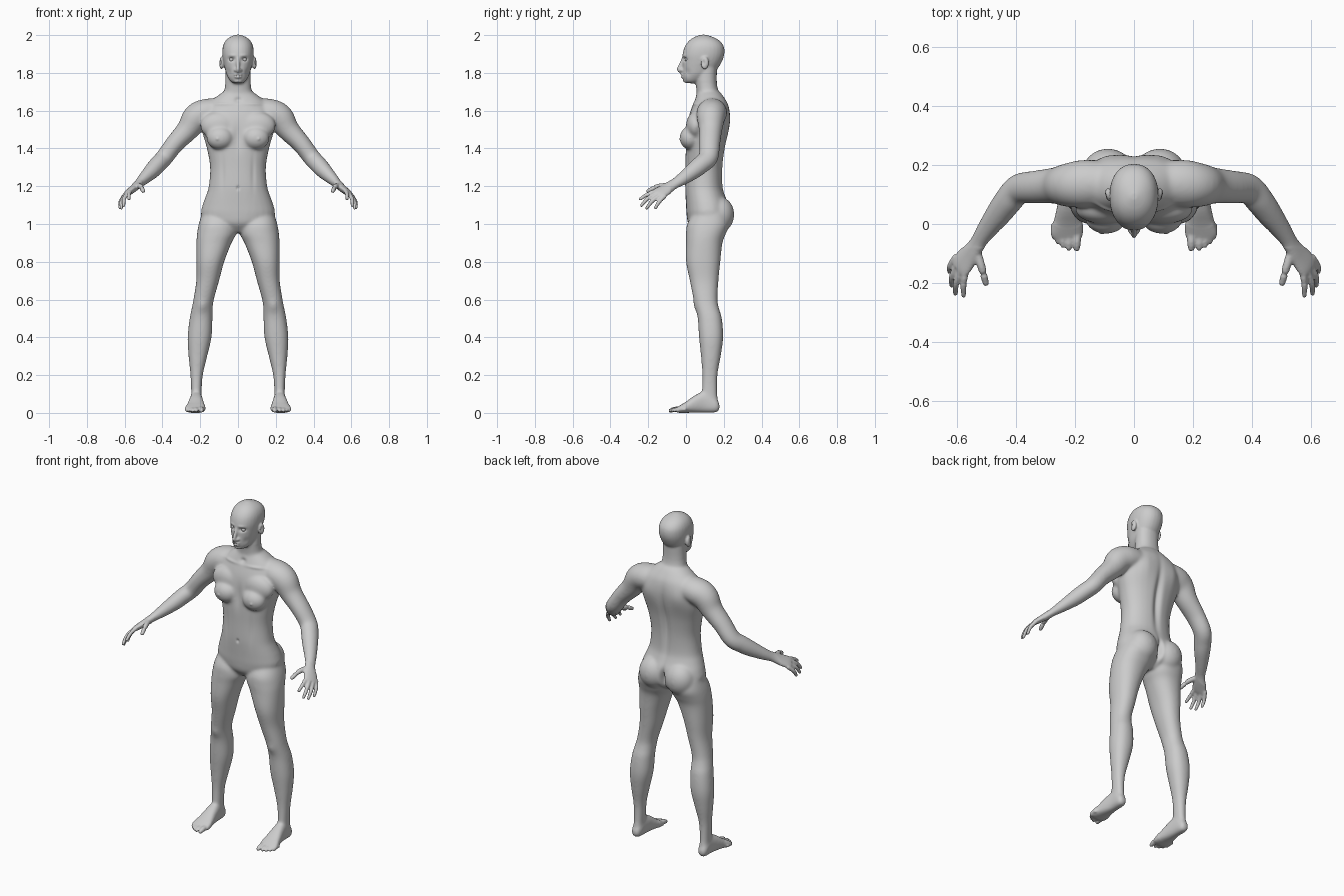
import bpy, bmesh, math
from mathutils import Vector, Matrix

bm = bmesh.new()
N = 28


def spline(rows, n=5):
    """Catmull-Rom interpolation of rows of numbers."""
    out = []
    for i in range(len(rows) - 1):
        a, b, c, d = (rows[max(i - 1, 0)], rows[i], rows[i + 1], rows[min(i + 2, len(rows) - 1)])
        for k in range(n):
            t = k / n
            out.append([0.5 * (2 * q + (r - p) * t + (2 * p - 5 * q + 4 * r - s) * t * t
                               + (3 * q - p - 3 * r + s) * t ** 3) for p, q, r, s in zip(a, b, c, d)])
    return out + [list(rows[-1])]


def loft(rings, sx=1, e=2.2):
    """Skin closed rings given as (centre, half axis u, half axis v)."""
    loops = []
    for c, u, v in rings:
        loop = []
        for i in range(N):
            a = 2 * math.pi * i / N
            ca, sa = math.cos(a), math.sin(a)
            p = (c + u * math.copysign(abs(ca) ** (2 / e), ca)
                 + v * math.copysign(abs(sa) ** (2 / e), sa))
            loop.append(bm.verts.new((p.x * sx, p.y, p.z)))
        loops.append(loop)
    for a, b in zip(loops, loops[1:]):
        for i in range(N):
            j = (i + 1) % N
            bm.faces.new((a[i], a[j], b[j], b[i]))
    bm.faces.new(loops[0][::-1])
    bm.faces.new(loops[-1])


def column(rows, sx=1, e=2.2):
    """Upright loft; rows are z, x min, x max, y front, y back."""
    loft([(Vector(((l + r) / 2, (f + b) / 2, z)), Vector(((r - l) / 2, 0, 0)), Vector((0, (b - f) / 2, 0)))
          for z, l, r, f, b in spline(rows)], sx, e)


def tube(rows, sx=1):
    """Loft along a path; rows are x, y, z, thickness radius, width radius."""
    rows = spline(rows)
    pts = [Vector(r[:3]) for r in rows]
    rings = []
    for i, r in enumerate(rows):
        t = (pts[min(i + 1, len(pts) - 1)] - pts[max(i - 1, 0)]).normalized()
        ref = Vector((0, 1, 0)) if abs(t.y) < 0.9 else Vector((1, 0, 0))
        v = (ref - t * ref.dot(t)).normalized()
        rings.append((pts[i], t.cross(v) * r[3], v * r[4]))
    loft(rings, sx, 2)


def blob(c, r, sx=1):
    m = Matrix.Translation((c[0] * sx, c[1], c[2])) @ Matrix.Diagonal((*r, 1))
    bmesh.ops.create_uvsphere(bm, u_segments=24, v_segments=16, radius=1, matrix=m)


def digit(a, b, c, r, sx):
    """Finger or toe: root, joint, tip."""
    tube([(*a, r, r), (*b, r * .95, r * .95), (*c, r * .75, r * .75)], sx)
    blob(c, (r * .75,) * 3, sx)


# torso, neck and head
def centred(rows):
    column([(z, -w, w, f, b) for z, w, f, b in rows])


centred([(.955, .05, .05, .16), (1.0, .15, .012, .22), (1.05, .195, .003, .232), (1.1, .188, 0, .228),
         (1.15, .17, -.003, .208), (1.2, .155, -.005, .195), (1.3, .148, -.003, .195), (1.4, .165, -.003, .207),
         (1.5, .192, .003, .228), (1.57, .19, .015, .234), (1.63, .165, .035, .225), (1.67, .12, .05, .203),
         (1.70, .078, .06, .18)])
centred([(1.62, .10, .06, .2), (1.67, .082, .058, .188), (1.71, .072, .055, .17), (1.76, .067, .052, .163),
         (1.84, .066, .06, .165)])
centred([(1.745, .025, 0, .05), (1.76, .043, -.012, .09), (1.79, .06, -.018, .13), (1.82, .069, -.018, .165),
         (1.86, .078, -.018, .19), (1.90, .083, -.018, .203), (1.94, .080, -.006, .2), (1.97, .066, .016, .178),
         (1.99, .042, .045, .143), (2.002, .012, .08, .105)])

# nose, lips, chin
tube([(0, -.012, 1.885, .008, .008), (0, -.024, 1.85, .010, .011), (0, -.036, 1.82, .010, .013),
      (0, -.028, 1.808, .009, .012)])
blob((0, -.019, 1.791), (.023, .012, .007))
blob((0, -.017, 1.778), (.021, .012, .007))
blob((0, -.002, 1.757), (.022, .014, .013))

for s in (1, -1):
    # ear, nostril, chest, buttock
    blob((.088, .10, 1.852), (.012, .022, .034), s)
    blob((.014, -.022, 1.814), (.008, .011, .008), s)
    blob((.095, .022, 1.455), (.072, .056, .062), s)
    blob((.10, .05, 1.52), (.10, .05, .075), s)
    blob((.088, .175, 1.05), (.088, .081, .095), s)
    # arm from shoulder to palm
    tube([(.06, .14, 1.605, .06, .06), (.16, .137, 1.592, .072, .08), (.22, .132, 1.563, .075, .075),
          (.267, .13, 1.498, .06, .062), (.335, .125, 1.425, .05, .056), (.39, .118, 1.352, .047, .052),
          (.425, .08, 1.315, .046, .05), (.455, .04, 1.282, .043, .046), (.50, -.02, 1.238, .032, .036),
          (.53, -.065, 1.21, .023, .031), (.555, -.10, 1.187, .020, .038), (.583, -.137, 1.165, .016, .043),
          (.595, -.153, 1.155, .012, .039)], s)
    # fingers and thumb
    for a, b, c in (((.568, -.15, 1.178), (.577, -.202, 1.158), (.577, -.242, 1.132)),
                    ((.583, -.145, 1.168), (.602, -.200, 1.137), (.605, -.236, 1.098)),
                    ((.594, -.13, 1.158), (.616, -.178, 1.122), (.617, -.208, 1.084)),
                    ((.602, -.11, 1.15), (.622, -.142, 1.118), (.625, -.162, 1.085))):
        digit(a, b, c, .0115, s)
    digit((.535, -.085, 1.205), (.515, -.15, 1.198), (.502, -.2, 1.175), .0145, s)
    # leg
    column([(1.06, .02, .19, .04, .22), (1.0, .01, .208, .006, .23), (.95, .008, .217, 0, .212),
            (.9, .034, .22, 0, .193), (.8, .073, .221, 0, .182), (.7, .10, .221, .02, .172),
            (.6, .128, .236, .04, .167), (.55, .134, .246, .052, .176), (.5, .135, .256, .062, .19),
            (.4, .14, .267, .069, .197), (.3, .163, .262, .079, .184), (.2, .186, .252, .086, .167),
            (.1, .193, .248, .083, .166), (.05, .193, .25, .08, .172), (.015, .2, .245, .08, .168)], s)
    # foot, lofted from heel to ball
    foot = [(.178, .208, .237, .02, .045), (.16, .194, .25, .002, .075), (.10, .188, .253, 0, .112),
            (.05, .182, .263, 0, .095), (0, .173, .275, 0, .06), (-.035, .173, .282, 0, .038),
            (-.055, .182, .268, .006, .026)]
    loft([(Vector(((l + r) / 2, y, (b + t) / 2)), Vector(((r - l) / 2, 0, 0)), Vector((0, 0, (t - b) / 2)))
          for y, l, r, b, t in spline(foot)], s, 2.5)
    # toes
    for x, y, r in ((.194, -.082, .015), (.221, -.083, .0115), (.241, -.074, .011), (.258, -.061, .0105),
                    (.272, -.045, .010)):
        digit((x, y + .05, .02), (x, y + .02, .018), (x, y, .012), r, s)

bmesh.ops.recalc_face_normals(bm, faces=bm.faces)
raw = bpy.data.meshes.new("body_parts")
bm.to_mesh(raw)
bm.free()
body = bpy.data.objects.new("body", raw)
bpy.context.collection.objects.link(body)


def bake():
    deps = bpy.context.evaluated_depsgraph_get()
    me = bpy.data.meshes.new_from_object(body.evaluated_get(deps))
    body.modifiers.clear()
    body.data = me


# fuse all parts into one skin
mod = body.modifiers.new("fuse", "REMESH")
mod.mode = "VOXEL"
mod.voxel_size = .0052
bake()

# soften joins, gently on face, hands and toes
group = body.vertex_groups.new(name="soften")
for v in body.data.vertices:
    x, y, z = abs(v.co.x), v.co.y, v.co.z
    fine = (x > .48 and y < -.08) or (z < .05 and y < 0)
    group.add([v.index], .08 if fine else .22 if z > 1.75 else 1, "REPLACE")
mod = body.modifiers.new("soften", "SMOOTH")
mod.factor = .5
mod.iterations = 40
mod.vertex_group = "soften"
bake()

# sculpted hollows and swellings: centre, radii, push
strokes = [
    ((.034, -.012, 1.872), (.017, .03, .010), (0, .014, 0)),      # eye socket
    ((.034, -.015, 1.892), (.022, .02, .007), (0, -.004, 0)),     # brow
    ((.05, .0, 1.80), (.014, .03, .02), (-.003, .004, 0)),        # cheek hollow
    ((0, -.03, 1.785), (.018, .02, .003), (0, .006, 0)),          # mouth line
    ((.098, .092, 1.855), (.01, .010, .016), (-.008, 0, 0)),      # ear hollow
    ((0, .21, 1.38), (.02, .06, .17), (0, -.018, 0)),             # spine
    ((0, .25, 1.035), (.013, .09, .055), (0, -.035, 0)),          # cleft
    ((.1, .225, 1.55), (.05, .05, .07), (0, .008, 0)),            # shoulder blade
    ((0, 0, 1.46), (.022, .05, .07), (0, .008, 0)),               # breastbone
    ((.11, -.035, 1.45), (.008, .02, .008), (0, -.004, 0)),       # nipple
    ((0, -.005, 1.19), (.007, .02, .010), (0, .008, 0)),          # navel
    ((.08, 0, 1.27), (.012, .03, .09), (0, .004, 0)),             # belly edge
    ((0, .055, 1.655), (.018, .03, .014), (0, .010, 0)),          # throat notch
    ((.09, .05, 1.635), (.06, .03, .008), (0, -.004, .002)),      # collarbone
    ((.187, .045, .565), (.025, .03, .03), (0, -.006, 0)),        # kneecap
]
for v in body.data.vertices:
    p = v.co.copy()
    side = 1 if p.x >= 0 else -1
    for c, r, push in strokes:
        d = sum(((q - k) / w) ** 2 for q, k, w in zip((abs(p.x), p.y, p.z), c, r))
        if d < 8:
            v.co += Vector((push[0] * side, push[1], push[2])) * math.exp(-d)
    v.co.z = max(v.co.z, 0)
body.data.polygons.foreach_set("use_smooth", [True] * len(body.data.polygons))

# eyeballs
for s, name in ((1, "left_eye"), (-1, "right_eye")):
    bpy.ops.mesh.primitive_uv_sphere_add(segments=24, ring_count=16, radius=.0125,
                                         location=(.034 * s, .006, 1.871))
    bpy.context.object.name = name
    bpy.ops.object.shade_smooth()
